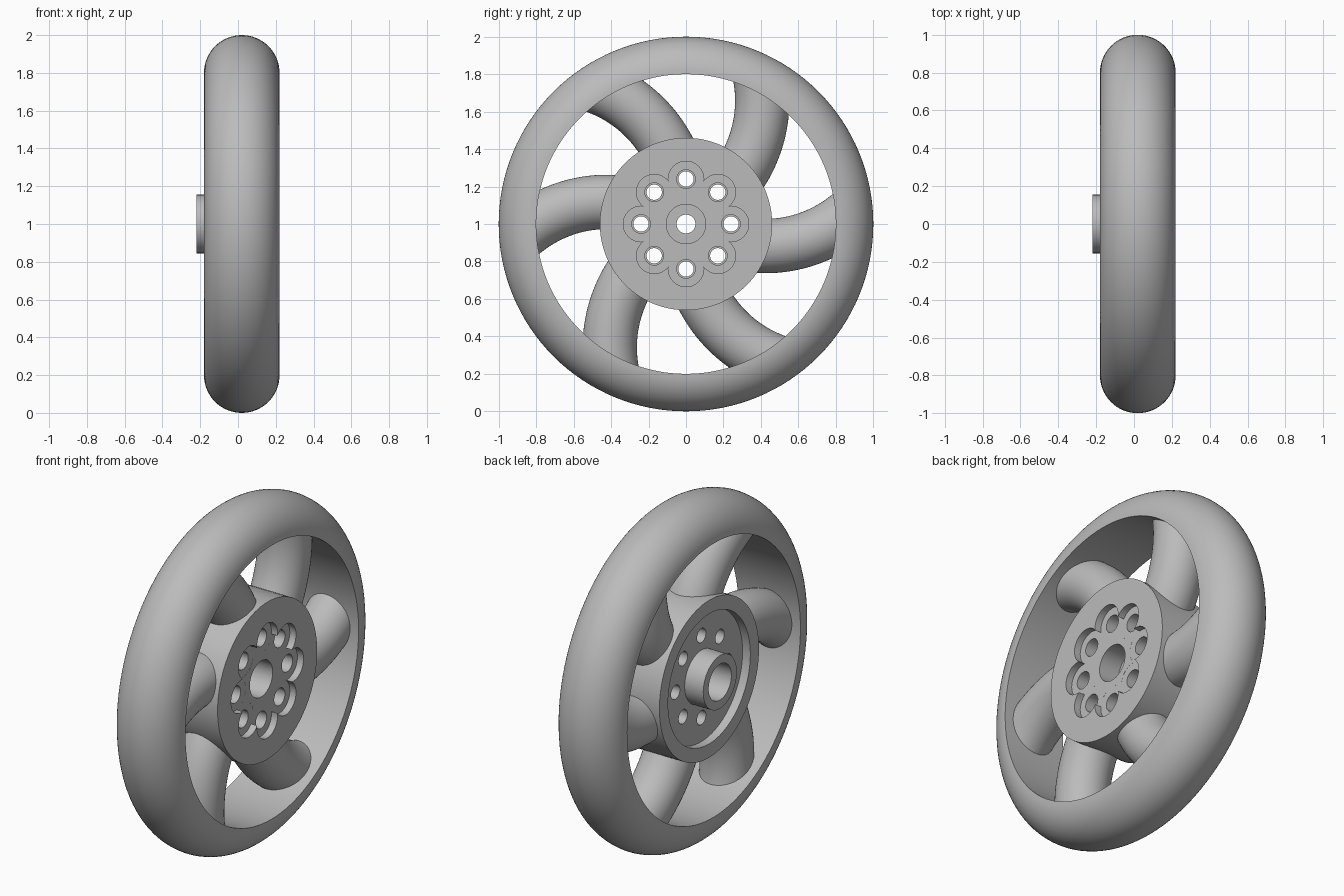
import bpy, bmesh, math
from mathutils import Vector, Matrix

cube = bpy.data.objects.get("Cube")
if cube:
    bpy.data.objects.remove(cube, do_unlink=True)

HUB_Z = 1.0      # axle height
MID_X = 0.02     # middle plane of the wheel

grey = bpy.data.materials.new("plain grey")
grey.use_nodes = True
GREY = (0.5, 0.5, 0.5, 1.0)
grey.diffuse_color = GREY
next(n for n in grey.node_tree.nodes
     if n.type == 'BSDF_PRINCIPLED').inputs["Base Color"].default_value = GREY


def finish(name, bm):
    """Turn a bmesh into a grey object."""
    bmesh.ops.recalc_face_normals(bm, faces=bm.faces)
    mesh = bpy.data.meshes.new(name)
    bm.to_mesh(mesh)
    bm.free()
    mesh.materials.append(grey)
    obj = bpy.data.objects.new(name, mesh)
    bpy.context.collection.objects.link(obj)
    return obj


def skin(bm, rings, closed):
    """Bridge equal rings of vertices with quads."""
    count = len(rings[0])
    for i in range(len(rings) if closed else len(rings) - 1):
        a, b = rings[i], rings[(i + 1) % len(rings)]
        for j in range(count):
            k = (j + 1) % count
            bm.faces.new((a[j], a[k], b[k], b[j]))


def lathe(name, profile, segments, y=0.0, z=HUB_Z, closed=True):
    """Spin an (x, radius) profile about an axis parallel to x."""
    bm = bmesh.new()
    rings = []
    for x, r in profile:
        turns = [math.tau * s / segments for s in range(segments)]
        rings.append([bm.verts.new((x, y + r * math.cos(t), z + r * math.sin(t)))
                      for t in turns])
    skin(bm, rings, closed)
    if not closed:
        bm.faces.new(rings[0])
        bm.faces.new(rings[-1])
    return finish(name, bm)


def activate(obj):
    bpy.ops.object.select_all(action='DESELECT')
    obj.select_set(True)
    bpy.context.view_layer.objects.active = obj


def cut(obj, cutter):
    """Subtract the cutter and delete it."""
    cutter.hide_render = True
    mod = obj.modifiers.new("cut", 'BOOLEAN')
    mod.operation = 'DIFFERENCE'
    mod.solver = 'EXACT'
    mod.object = cutter
    activate(obj)
    bpy.ops.object.modifier_apply(modifier=mod.name)
    bpy.data.objects.remove(cutter, do_unlink=True)


def smooth(obj):
    activate(obj)
    bpy.ops.object.shade_smooth_by_angle(angle=math.radians(30))


# Rim: half-round outside, plain cylinder inside
arc = [math.pi * i / 32 for i in range(33)]
rim = lathe("rim", [(MID_X + 0.2 * math.cos(a), 0.8 + 0.2 * math.sin(a)) for a in arc], 128)
smooth(rim)

# Hub: stepped bore, back recess with a sleeve, shallow front pocket
hub = lathe("hub", [
    (0.19, 0.46), (0.19, 0.2), (0.1505, 0.2), (0.1505, 0.105),
    (0.02, 0.105), (0.02, 0.05), (-0.02, 0.05), (-0.02, 0.105),
    (-0.22, 0.105), (-0.22, 0.155), (-0.1, 0.155), (-0.1, 0.38),
    (-0.15, 0.38), (-0.15, 0.46)], 96)

# Eight counterbored bolt holes, their wide ends forming the petalled pocket
for i in range(8):
    a = math.tau * i / 8
    bolt = lathe("bolt_cutter", [
        (0.3, 0.095), (0.15, 0.095), (0.15, 0.05), (0.02, 0.05),
        (0.02, 0.041), (-0.3, 0.041)], 40,
        0.24 * math.cos(a), HUB_Z + 0.24 * math.sin(a), closed=False)
    cut(hub, bolt)
smooth(hub)

# Six curved round spokes, trimmed so they end inside the hub wall
BEND = Vector((0, -0.42, -0.59))
BEND_R, TUBE_R, STEPS, SIDES = 0.708, 0.145, 28, 48
for n in range(6):
    bm = bmesh.new()
    rings = []
    for s in range(STEPS + 1):
        a = math.radians(75 + (131 - 75) * s / STEPS)
        out = Vector((0, math.cos(a), math.sin(a)))
        ring = []
        for j in range(SIDES):
            t = math.tau * j / SIDES
            p = BEND + out * (BEND_R + TUBE_R * math.cos(t))
            p.x = MID_X + TUBE_R * math.sin(t)
            ring.append(bm.verts.new(p))
        rings.append(ring)
    skin(bm, rings, False)
    bm.faces.new(rings[0])
    bm.faces.new(rings[-1])
    bm.transform(Matrix.Translation((0, 0, HUB_Z)) @ Matrix.Rotation(math.tau * n / 6, 4, 'X'))
    spoke = finish(f"spoke_{n + 1}", bm)
    cut(spoke, lathe("core_cutter", [(0.4, 0.42), (-0.4, 0.42)], 96, closed=False))
    smooth(spoke)
